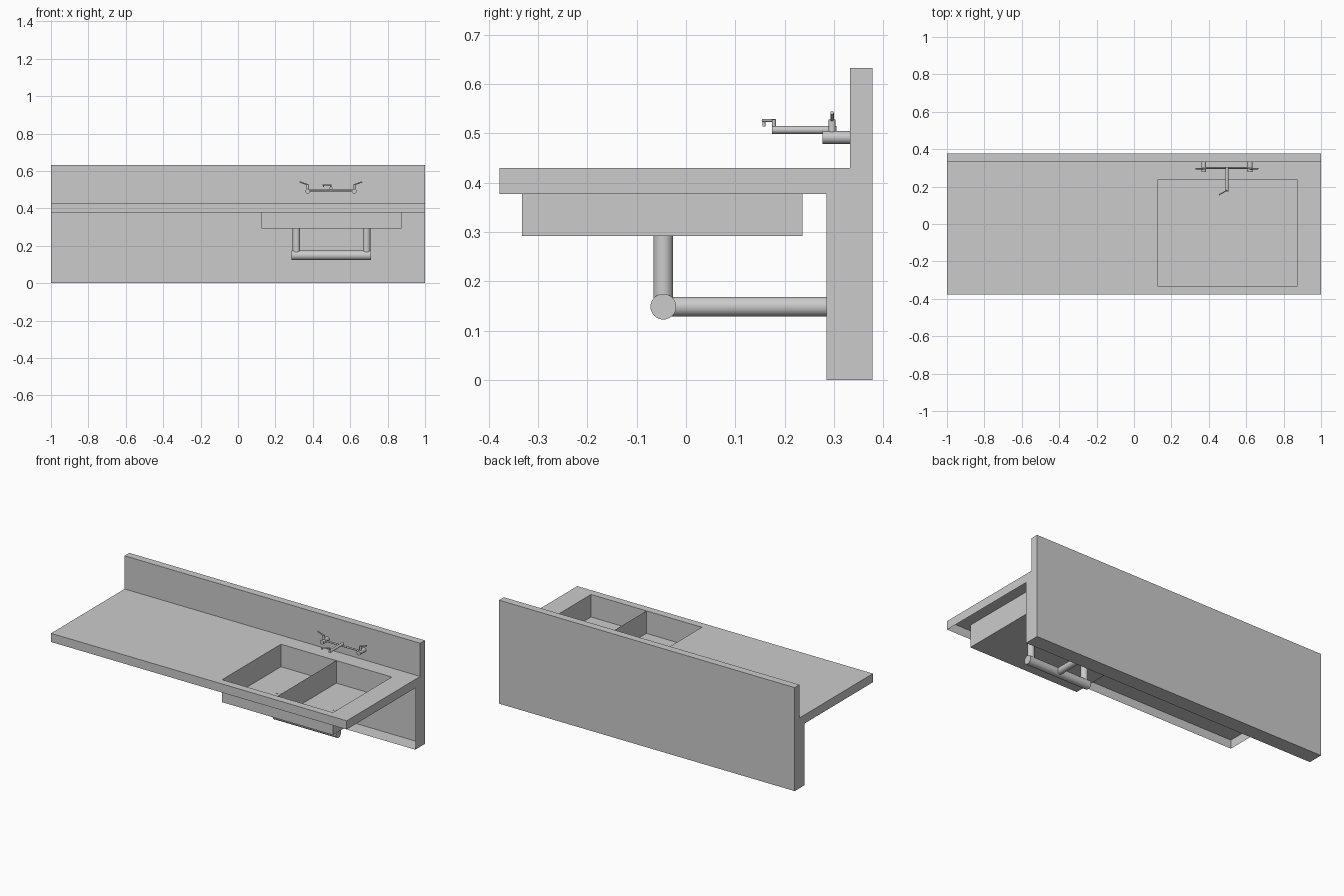
import bpy, bmesh, math
from mathutils import Vector

if "Cube" in bpy.data.objects:
    bpy.data.objects.remove(bpy.data.objects["Cube"])

HX, Y0, Y1 = 1.0, -0.378, 0.378           # half length, front, back
TOP, LIP, SPLASH = 0.43, 0.377, 0.633     # worktop, lip underside, splashback top
YS, YL = 0.332, 0.285                     # splashback face, lower casing front
SX0, SX1, SY0, SY1, SZ = 0.125, 0.875, -0.332, 0.236, 0.292  # sink box


def sheet(name, polys):
    """Thin sheet-metal part from a few flat polygons."""
    bm = bmesh.new()
    for poly in polys:
        bm.faces.new([bm.verts.new(p) for p in poly])
    bmesh.ops.remove_doubles(bm, verts=bm.verts, dist=1e-5)
    bmesh.ops.recalc_face_normals(bm, faces=bm.faces)
    me = bpy.data.meshes.new(name)
    bm.to_mesh(me)
    bm.free()
    ob = bpy.data.objects.new(name, me)
    bpy.context.collection.objects.link(ob)
    return ob


def tube(name, a, b, r, sides=32):
    """Capped cylinder between two points."""
    a, b = Vector(a), Vector(b)
    d = b - a
    bpy.ops.mesh.primitive_cylinder_add(vertices=sides, radius=r, depth=d.length,
                                        location=(a + b) / 2)
    ob = bpy.context.object
    ob.name = name
    ob.rotation_euler = d.to_track_quat('Z', 'Y').to_euler()
    bpy.ops.object.shade_smooth_by_angle(angle=math.radians(40))
    return ob


# Counter casing: side profile swept in x, open below the worktop and in front
profile = [(Y0, LIP), (Y0, TOP), (YS, TOP), (YS, SPLASH),
           (Y1, SPLASH), (Y1, 0), (YL, 0), (YL, LIP)]
polys = [[(x, y, z) for y, z in profile] for x in (-HX, HX)]
for i in (0, 2, 3, 4, 5):
    (ya, za), (yb, zb) = profile[i], profile[i + 1]
    polys.append([(-HX, ya, za), (HX, ya, za), (HX, yb, zb), (-HX, yb, zb)])
# Worktop around the sink opening
for xa, xb, ya, yb in ((-HX, SX0, Y0, YS), (SX1, HX, Y0, YS),
                       (SX0, SX1, Y0, SY0), (SX0, SX1, SY1, YS)):
    polys.append([(xa, ya, TOP), (xb, ya, TOP), (xb, yb, TOP), (xa, yb, TOP)])
sheet("counter_casing", polys)

# Sink box and the divider between its two basins
ring = [(SX0, SY0), (SX1, SY0), (SX1, SY1), (SX0, SY1)]
basin = [[(x, y, SZ) for x, y in ring]]
for (xa, ya), (xb, yb) in zip(ring, ring[1:] + ring[:1]):
    basin.append([(xa, ya, SZ), (xb, yb, SZ), (xb, yb, TOP), (xa, ya, TOP)])
sheet("sink_basins", basin)
sheet("sink_divider", [[(0.5, SY0, SZ), (0.5, SY1, SZ), (0.5, SY1, TOP), (0.5, SY0, TOP)]])

# Drain pipes
PY, PZ = -0.046, 0.149
for side, x in (("left", 0.3125), ("right", 0.6875)):
    tube(f"{side}_drain_pipe", (x, PY, PZ), (x, PY, SZ + 0.001), 0.02)
tube("drain_manifold", (0.285, PY, PZ), (0.712, PY, PZ), 0.026)
tube("waste_pipe", (0.5, PY, PZ), (0.5, Y1 - 0.002, PZ), 0.02)

# Tap: two wall valves with levers
CX, TZ = 0.497, 0.492
for side, s in (("left", -1), ("right", 1)):
    x = CX + s * 0.124
    tube(f"{side}_tap_valve", (x, 0.277, TZ), (x, YS + 0.002, TZ), 0.013)
    tube(f"{side}_tap_stem", (x, 0.296, TZ), (x, 0.296, 0.528), 0.007, 20)
    tube(f"{side}_tap_lever", (x, 0.296, 0.526), (CX + s * 0.167, 0.296, 0.542), 0.0035, 12)

# Tap: cross bar, spout and swivelled nozzle
tube("tap_cross_bar", (CX - 0.124, 0.300, 0.495), (CX + 0.124, 0.300, 0.495), 0.005, 20)
tube("tap_spout", (CX, 0.305, 0.507), (CX, 0.174, 0.507), 0.008, 20)
tube("tap_riser", (CX, 0.178, 0.507), (CX, 0.178, 0.528), 0.004, 16)
tube("tap_arm", (CX, 0.180, 0.526), (CX - 0.043, 0.156, 0.526), 0.003, 16)
tube("tap_nozzle", (CX - 0.04, 0.158, 0.528), (CX - 0.04, 0.158, 0.514), 0.003, 16)
